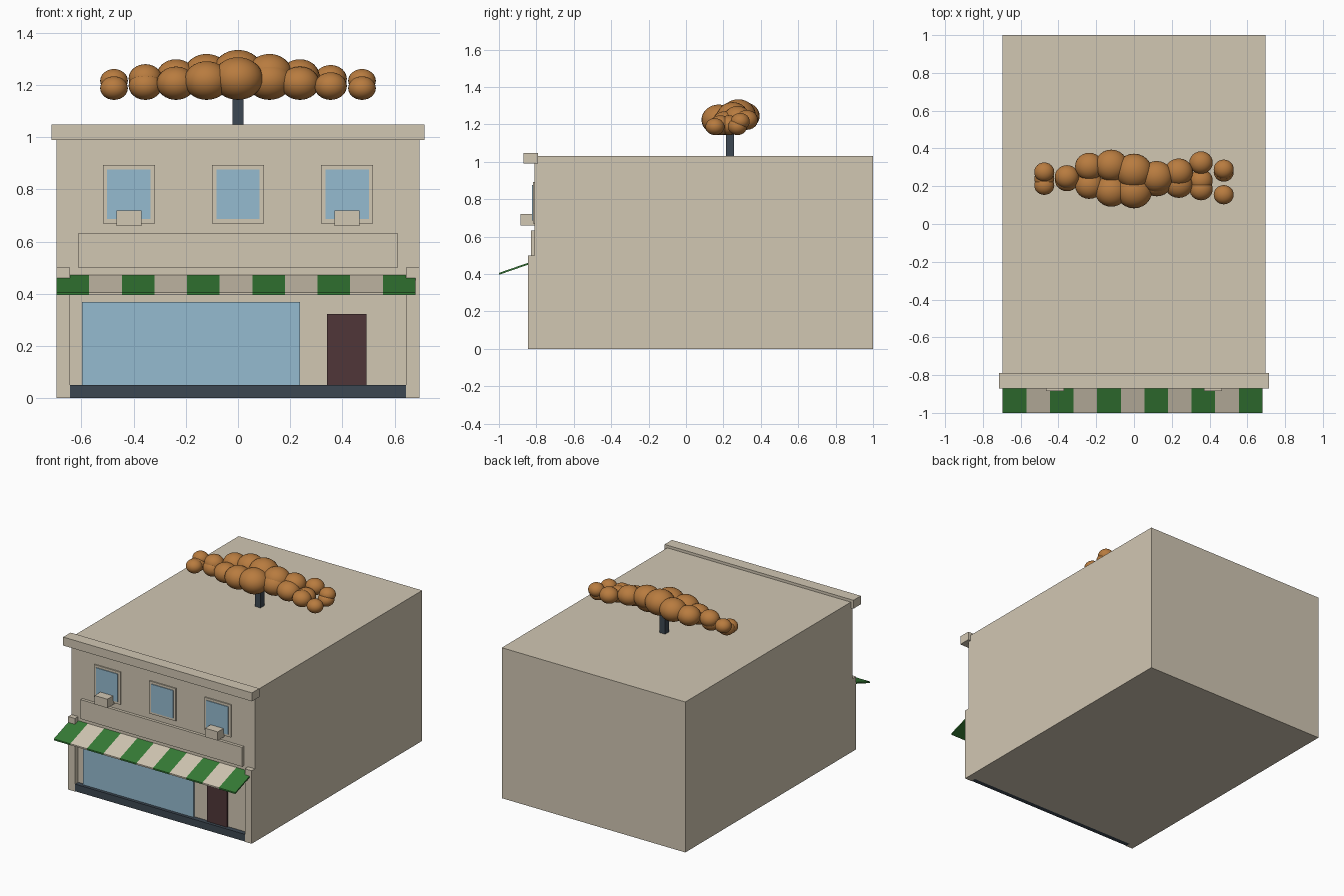
import bpy
import bmesh
from mathutils import Matrix, Vector

cube = bpy.data.objects.get("Cube")
if cube:
    bpy.data.objects.remove(cube, do_unlink=True)


def material(name, r, g, b):
    m = bpy.data.materials.new(name)
    m.use_nodes = True
    m.diffuse_color = (r, g, b, 1)
    m.node_tree.nodes["Principled BSDF"].inputs["Base Color"].default_value = (r, g, b, 1)
    return m


STONE = material("warm stone", 0.64, 0.57, 0.45)
GLASS = material("blue glass", 0.30, 0.50, 0.63)
GREEN = material("awning green", 0.036, 0.20, 0.036)
DOOR = material("dark maroon", 0.08, 0.037, 0.04)
SLATE = material("dark slate", 0.046, 0.064, 0.084)
ORANGE = material("burnt orange", 0.48, 0.20, 0.05)


def finish(name, bm, *mats):
    mesh = bpy.data.meshes.new(name)
    bm.to_mesh(mesh)
    bm.free()
    for m in mats:
        mesh.materials.append(m)
    obj = bpy.data.objects.new(name, mesh)
    bpy.context.collection.objects.link(obj)
    return obj


def box(name, mat, x, y, z):
    """Box from (low, high) pairs on each axis."""
    lo, hi = Vector((x[0], y[0], z[0])), Vector((x[1], y[1], z[1]))
    bm = bmesh.new()
    bmesh.ops.create_cube(
        bm, size=1,
        matrix=Matrix.Translation((lo + hi) / 2) @ Matrix.Diagonal((*(hi - lo), 1)))
    return finish(name, bm, mat)


WALL = -0.81   # plane of the facade
HALF = 0.695   # half the building width


def front_box(name, mat, x, z, depth):
    """Box standing out from the facade by depth."""
    return box(name, mat, x, (WALL - depth, WALL + 0.01), z)


# Main block, cornice and sign board
box("building", STONE, (-HALF, HALF), (WALL, 1), (0, 1.03))
box("cornice", STONE, (-0.715, 0.715), (-0.87, -0.79), (0.99, 1.048))
front_box("sign_board", STONE, (-0.612, 0.612), (0.5, 0.632), 0.02)

# Ground floor
front_box("plinth", SLATE, (-0.694, 0.694), (0.001, 0.05), 0.033)
front_box("shop_window", GLASS, (-0.598, 0.237), (0.05, 0.369), 0.012)
front_box("door", DOOR, (0.34, 0.493), (0.05, 0.323), 0.012)
for side, s in (("right", -1), ("left", 1)):
    front_box(side + "_pilaster", STONE, sorted((s * HALF, s * 0.643)), (0, 0.5), 0.035)

# Upper windows with frames, and boxes under the outer two
for label, cx in (("right", -0.418), ("middle", 0), ("left", 0.418)):
    front_box(label + "_window_frame", STONE, (cx - 0.1, cx + 0.1), (0.67, 0.893), 0.008)
    front_box(label + "_window_glass", GLASS, (cx - 0.083, cx + 0.083), (0.686, 0.877), 0.013)
    if cx:
        front_box(label + "_wall_unit", STONE, (cx - 0.048, cx + 0.048), (0.66, 0.72), 0.075)

# Striped sloping awning: a thin profile extruded stripe by stripe
bm = bmesh.new()
STRIPES, START, WIDTH = 11, -0.695, 0.125
profile = [(-1, 0.396), (-1, 0.406), (WALL, 0.472), (WALL, 0.462)]
rings = [[bm.verts.new((START + i * WIDTH, y, z)) for y, z in profile]
         for i in range(STRIPES + 1)]
for i in range(STRIPES):
    for k in range(4):
        n = (k + 1) % 4
        face = bm.faces.new((rings[i][k], rings[i][n], rings[i + 1][n], rings[i + 1][k]))
        face.material_index = i % 2
bm.faces.new(rings[0])
bm.faces.new(rings[-1])
bmesh.ops.recalc_face_normals(bm, faces=bm.faces)
finish("awning", bm, GREEN, STONE)

# Roof ornament: a post carrying a long cluster of rounded lumps
box("post", SLATE, (-0.021, 0.021), (0.213, 0.257), (1.02, 1.2))
columns = [  # x, radius, depths of the lumps
    (-0.475, 0.053, (0.275, 0.24, 0.205)),
    (-0.355, 0.064, (0.25, 0.235)),
    (-0.237, 0.075, (0.305, 0.205)),
    (-0.12, 0.087, (0.31, 0.175)),
    (0, 0.096, (0.28, 0.175)),
    (0.12, 0.087, (0.25, 0.23)),
    (0.237, 0.075, (0.275, 0.21)),
    (0.355, 0.062, (0.325, 0.23, 0.185)),
    (0.475, 0.053, (0.29, 0.275, 0.155)),
]
bm = bmesh.new()
for x, r, depths in columns:
    for i, y in enumerate(depths):
        height = 1.143 + r * 0.85 + (0.028 if i == 0 else 0)
        bmesh.ops.create_uvsphere(
            bm, u_segments=24, v_segments=16, radius=r,
            matrix=Matrix.Translation((x, y, height)) @ Matrix.Diagonal((1, 0.96, 0.85, 1)))
for f in bm.faces:
    f.smooth = True
finish("roof_cluster", bm, ORANGE)
